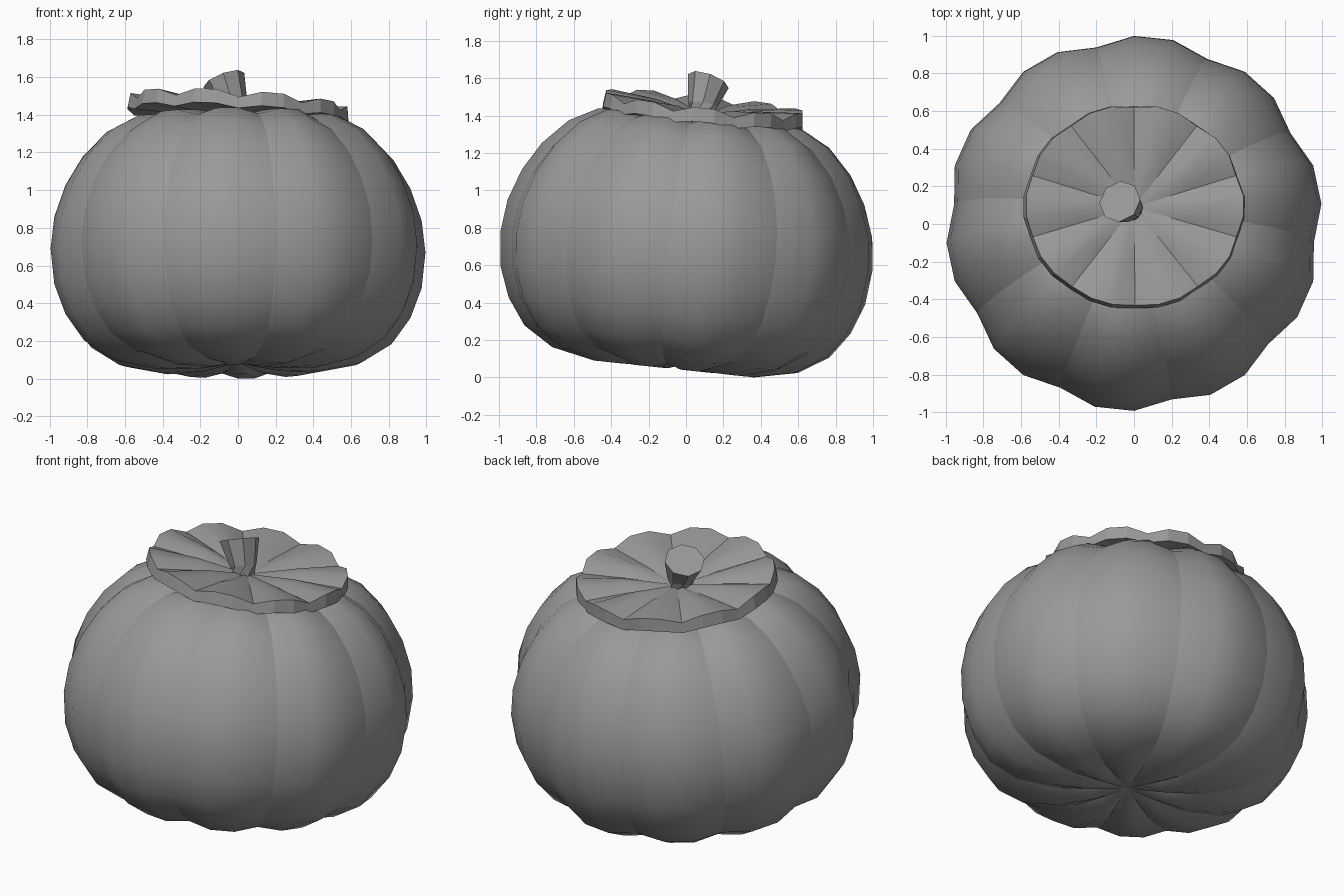
import bpy
import bmesh
from math import sin, cos, pi, radians
from mathutils import Matrix, Vector

cube = bpy.data.objects.get("Cube")
if cube:
    bpy.data.objects.remove(cube, do_unlink=True)

grey = bpy.data.materials.new("plain grey")
grey.use_nodes = True
colour = (0.32, 0.32, 0.32, 1)
grey.diffuse_color = colour
grey.node_tree.nodes["Principled BSDF"].inputs["Base Color"].default_value = colour

SEGMENTS = 30  # ten lobes, three segments each


def ring(bm, segments, place):
    return [bm.verts.new(place(k)) for k in range(segments)]


def bridge(bm, low, high, smooth=True):
    n = len(low)
    for k in range(n):
        j = (k + 1) % n
        bm.faces.new((low[k], low[j], high[j], high[k])).smooth = smooth


def fan(bm, verts, tip, smooth=True):
    n = len(verts)
    for k in range(n):
        bm.faces.new((verts[k], verts[(k + 1) % n], tip)).smooth = smooth


def sharpen(bm, chain):
    for a, b in zip(chain, chain[1:]):
        edge = bm.edges.get((a, b))
        if edge:
            edge.smooth = False


def finish(bm, name, matrix):
    bmesh.ops.recalc_face_normals(bm, faces=bm.faces[:])
    bm.transform(matrix)
    mesh = bpy.data.meshes.new(name)
    bm.to_mesh(mesh)
    bm.free()
    mesh.materials.append(grey)
    obj = bpy.data.objects.new(name, mesh)
    bpy.context.collection.objects.link(obj)
    return obj


# Lobed body: a revolved profile drawn inward along ten creases
def build_body():
    profile = [(0.22, -0.605), (0.43, -0.608), (0.66, -0.56), (0.82, -0.46),
               (0.92, -0.32), (0.98, -0.16), (1.0, 0.03), (0.98, 0.2),
               (0.92, 0.37), (0.83, 0.52), (0.70, 0.655), (0.55, 0.735),
               (0.32, 0.755)]
    bm = bmesh.new()

    def place(r, z):
        def at(k):
            a = radians(6 + 12 * k)
            s = 0.96 if k % 3 == 2 else 1
            return (r * s * cos(a), r * s * sin(a), z * s)
        return at

    rings = [ring(bm, SEGMENTS, place(r, z)) for r, z in profile]
    bottom = bm.verts.new((0, 0, -0.57))
    top = bm.verts.new((0, 0, 0.70))
    for low, high in zip(rings, rings[1:]):
        bridge(bm, low, high)
    fan(bm, rings[0], bottom)
    fan(bm, rings[-1], top)
    for k in range(2, SEGMENTS, 3):
        sharpen(bm, [bottom] + [r[k] for r in rings] + [top])
    finish(bm, "body", Matrix.Translation((0, 0, 0.65)) @ Matrix.Rotation(radians(-6), 4, 'X'))


# Leafy cap: ten petals in a shallow dish with a thick rim
def build_cap():
    bm = bmesh.new()

    def place(r, lobe_z, crease_z):
        def at(k):
            a = radians(90 + 12 * k)
            crease = k % 3 == 0
            s = r * (0.98 if crease else 1)
            return (s * cos(a), 0.93 * s * sin(a), crease_z if crease else lobe_z)
        return at

    middle = ring(bm, SEGMENTS, place(0.30, 0.055, 0.025))
    rim = ring(bm, SEGMENTS, place(0.58, 0.075, 0.04))
    skirt = ring(bm, SEGMENTS, place(0.59, 0.0, -0.02))
    centre = bm.verts.new((0, 0, 0))
    under = bm.verts.new((0, 0, -0.03))
    fan(bm, middle, centre)
    bridge(bm, middle, rim)
    bridge(bm, rim, skirt, smooth=False)
    fan(bm, skirt, under, smooth=False)
    for k in range(0, SEGMENTS, 3):
        sharpen(bm, [centre, middle[k], rim[k]])
    for loop in (rim, skirt):
        sharpen(bm, loop + loop[:1])
    tilt = Matrix.Rotation(radians(3.5), 4, 'Y') @ Matrix.Rotation(radians(-6), 4, 'X')
    finish(bm, "leafy_cap", Matrix.Translation((0, 0.09, 1.40)) @ tilt)


# Flared eight-sided stem, cut at a slant
def build_stem():
    bm = bmesh.new()

    def place(centre, r, normal):
        turn = Vector(normal).to_track_quat('Z', 'Y')

        def at(k):
            a = 2 * pi * k / 8
            return Vector(centre) + turn @ Vector((r * cos(a), r * sin(a), 0))
        return at

    base = ring(bm, 8, place((-0.02, 0.08, 1.38), 0.07, (0, 0, 1)))
    neck = ring(bm, 8, place((-0.03, 0.09, 1.46), 0.08, (-0.15, 0.15, 1)))
    cut = ring(bm, 8, place((-0.075, 0.12, 1.585), 0.115, (-0.38, 0.36, 1)))
    bridge(bm, base, neck, smooth=False)
    bridge(bm, neck, cut, smooth=False)
    bm.faces.new(cut)
    bm.faces.new(base)
    finish(bm, "stem", Matrix.Identity(4))


build_body()
build_cap()
build_stem()
